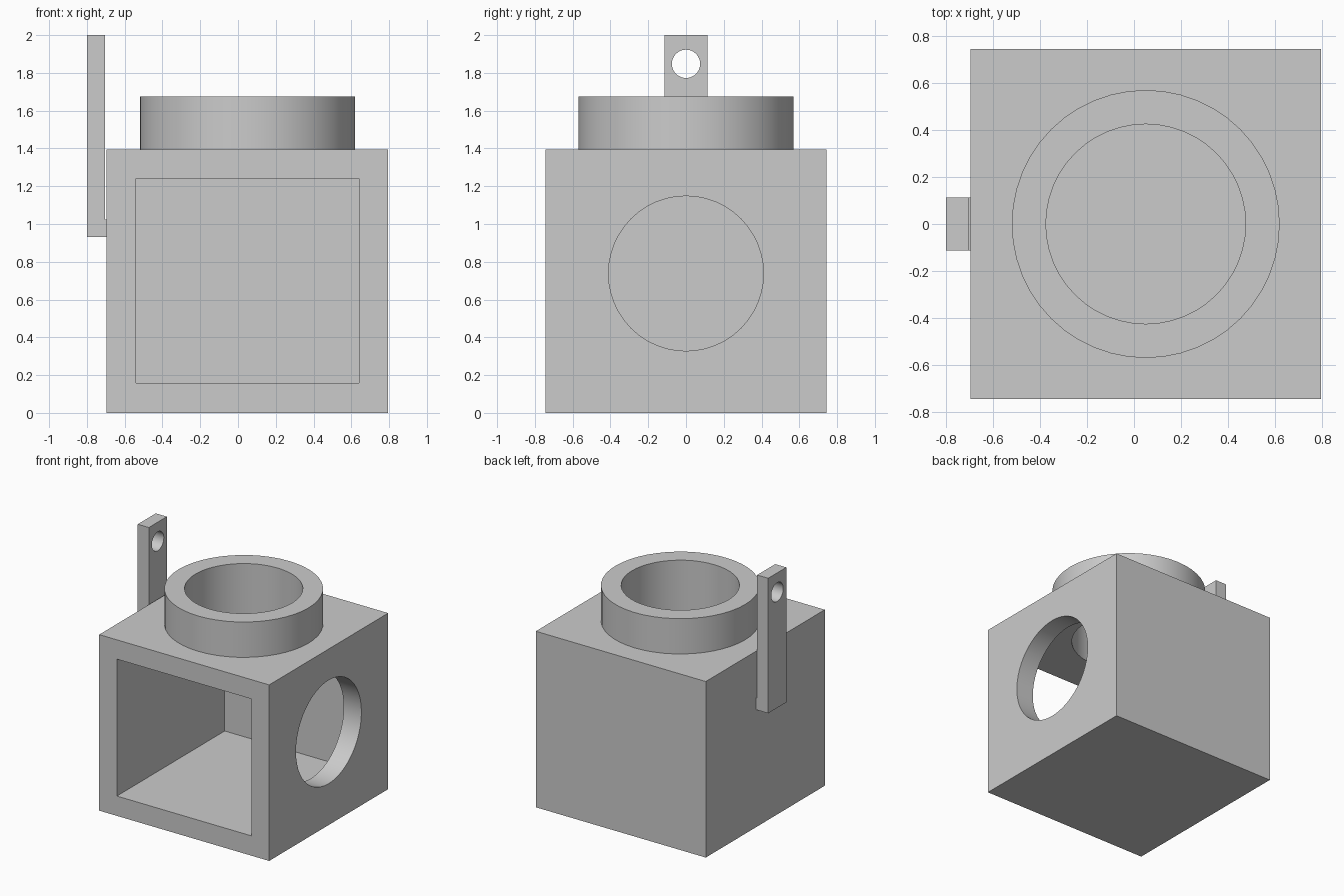
import bpy
import math
from mathutils import Vector

default = bpy.data.objects.get("Cube")
if default:
    bpy.data.objects.remove(default, do_unlink=True)

# Single plain grey for the whole model
GREY = (0.6, 0.6, 0.6, 1.0)
grey = bpy.data.materials.new("plain grey")
grey.use_nodes = True
grey.diffuse_color = GREY
for node in grey.node_tree.nodes:
    if node.type == 'BSDF_PRINCIPLED':
        node.inputs["Base Color"].default_value = GREY


def box(name, low, high):
    """Box between two opposite corners."""
    low, high = Vector(low), Vector(high)
    bpy.ops.mesh.primitive_cube_add(size=1, location=(low + high) / 2)
    ob = bpy.context.object
    ob.name = name
    ob.scale = high - low
    bpy.ops.object.transform_apply(location=False, rotation=False, scale=True)
    ob.data.materials.append(grey)
    return ob


def cylinder(name, centre, radius, depth, along_x=False, sides=48):
    """Upright cylinder, or one lying along x."""
    turn = (0, math.pi / 2, 0) if along_x else (0, 0, 0)
    bpy.ops.mesh.primitive_cylinder_add(
        vertices=sides, radius=radius, depth=depth, location=centre, rotation=turn)
    ob = bpy.context.object
    ob.name = name
    ob.data.materials.append(grey)
    return ob


def combine(target, others, operation):
    """Apply a boolean with each helper, then remove the helpers."""
    for other in others:
        other.hide_render = True
        mod = target.modifiers.new(operation.lower(), 'BOOLEAN')
        mod.operation = operation
        mod.solver = 'EXACT'
        mod.object = other
    bpy.context.view_layer.update()
    graph = bpy.context.evaluated_depsgraph_get()
    mesh = bpy.data.meshes.new_from_object(target.evaluated_get(graph))
    target.modifiers.clear()
    target.data = mesh
    for other in others:
        bpy.data.objects.remove(other, do_unlink=True)


def smooth(ob):
    bpy.ops.object.select_all(action='DESELECT')
    ob.select_set(True)
    bpy.context.view_layer.objects.active = ob
    bpy.ops.object.shade_smooth_by_angle(angle=math.radians(30))


AXIS_X = 0.05      # centre line of the housing
BORE = 0.425       # inner radius of the collar
TOP = 1.395        # top of the housing

# Housing: hollow box, open at the front, round holes in one side and the top
housing = box("housing", (-0.695, -0.745, 0), (0.795, 0.745, TOP))
combine(housing, [
    box("cavity", (-0.54, -0.9, 0.157), (0.64, 0.605, 1.242)),
    cylinder("side_hole", (0.75, 0, 0.738), 0.41, 0.3, along_x=True),
    cylinder("top_bore", (AXIS_X, 0, 1.35), BORE, 0.4),
], 'DIFFERENCE')
smooth(housing)

# Collar ring on top, its bore running on into the housing
collar = cylinder("collar", (AXIS_X, 0, (TOP + 1.675) / 2), 0.57, 1.675 - TOP)
combine(collar, [cylinder("collar_bore", (AXIS_X, 0, 1.5), BORE, 0.8)], 'DIFFERENCE')
smooth(collar)

# Upright strap with an eyelet, held off the side wall by a small foot
strap = box("strap", (-0.8, -0.113, 0.93), (-0.703, 0.113, 2.0))
combine(strap, [cylinder("eyelet", (-0.75, 0, 1.848), 0.075, 0.4, along_x=True, sides=32)],
        'DIFFERENCE')
smooth(strap)
box("strap_foot", (-0.703, -0.113, 0.93), (-0.695, 0.113, 1.025))
